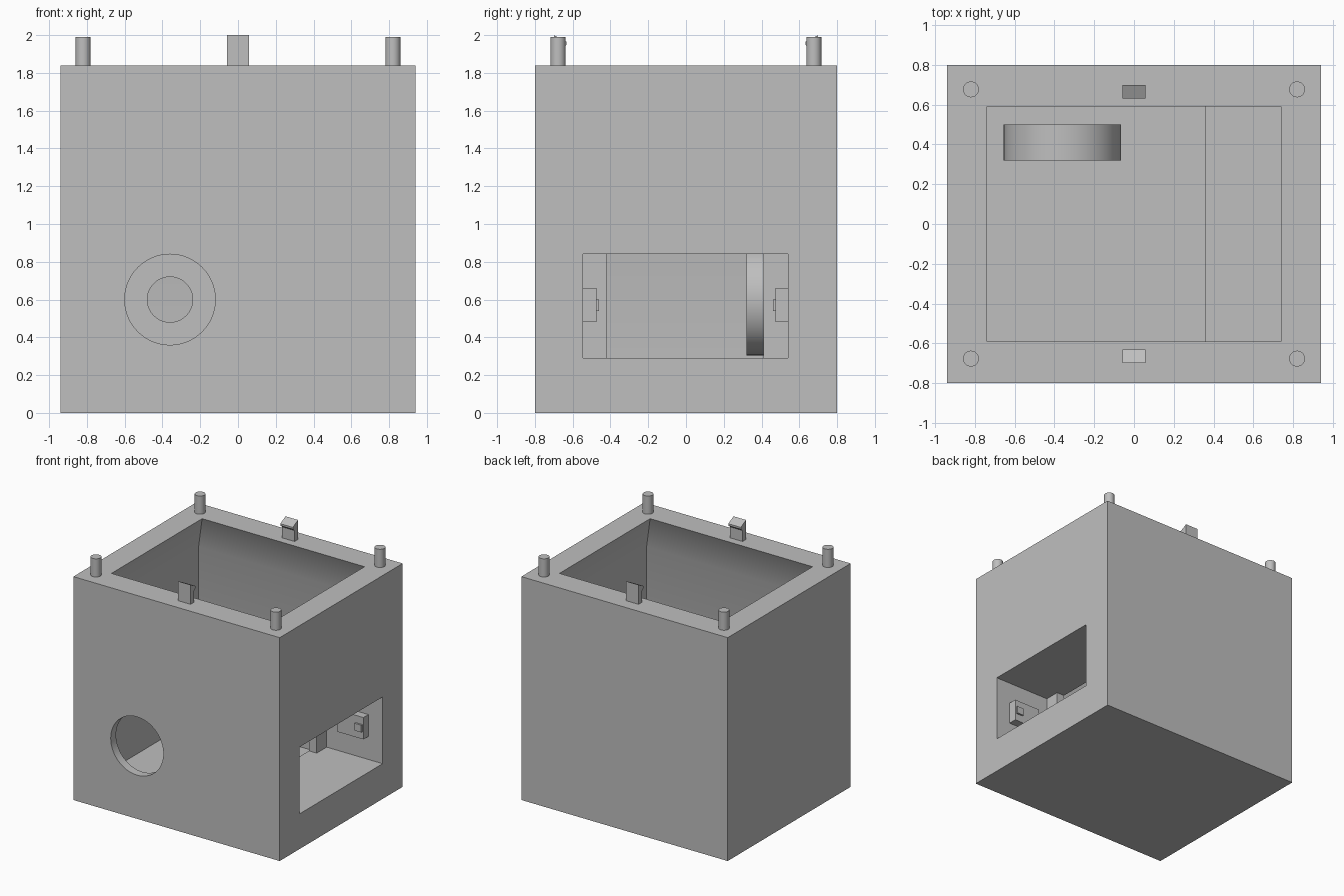
import bpy, bmesh, math
from mathutils import Matrix

if "Cube" in bpy.data.objects:
    bpy.data.objects.remove(bpy.data.objects["Cube"], do_unlink=True)

grey = bpy.data.materials.new("light grey plastic")
grey.use_nodes = True
COLOUR = (0.52, 0.52, 0.52, 1)
grey.diffuse_color = COLOUR
grey.node_tree.nodes["Principled BSDF"].inputs["Base Color"].default_value = COLOUR


def finish(name, bm):
    bmesh.ops.recalc_face_normals(bm, faces=bm.faces)
    mesh = bpy.data.meshes.new(name)
    bm.to_mesh(mesh)
    bm.free()
    mesh.materials.append(grey)
    ob = bpy.data.objects.new(name, mesh)
    bpy.context.collection.objects.link(ob)
    return ob


def box(name, x, y, z):
    """Box from (low, high) pairs."""
    bm = bmesh.new()
    bmesh.ops.create_cube(bm, size=1)
    for v in bm.verts:
        v.co = [r[0] if c < 0 else r[1] for c, r in zip(v.co, (x, y, z))]
    return finish(name, bm)


def cylinder(name, radius, depth, centre, along_y=False, sides=64):
    bm = bmesh.new()
    turn = Matrix.Rotation(math.pi / 2, 4, "X") if along_y else Matrix()
    bmesh.ops.create_cone(bm, cap_ends=True, segments=sides, radius1=radius,
                          radius2=radius, depth=depth,
                          matrix=Matrix.Translation(centre) @ turn)
    return finish(name, bm)


def prism(name, profile, x):
    """Extrude a (y, z) profile between two x positions."""
    bm = bmesh.new()
    face = bm.faces.new([bm.verts.new((x[0], y, z)) for y, z in profile])
    new = bmesh.ops.extrude_face_region(bm, geom=[face])["geom"]
    bmesh.ops.translate(bm, vec=(x[1] - x[0], 0, 0),
                        verts=[g for g in new if isinstance(g, bmesh.types.BMVert)])
    return finish(name, bm)


def cut(target, cutter):
    mod = target.modifiers.new("cut", "BOOLEAN")
    mod.operation, mod.solver, mod.object = "DIFFERENCE", "EXACT", cutter
    bpy.context.view_layer.objects.active = target
    bpy.ops.object.modifier_apply(modifier=mod.name)


def smooth(ob):
    bpy.ops.object.select_all(action="DESELECT")
    ob.select_set(True)
    bpy.context.view_layer.objects.active = ob
    bpy.ops.object.shade_smooth_by_angle(angle=math.radians(30))


# Hollow inside: wide below, narrowing towards the open top
FLOOR, TOP = 0.12, 1.84
bm = bmesh.new()
rings = []
for hx, hy, z in ((0.87, 0.73, FLOOR), (0.87, 0.73, 1.52),
                  (0.74, 0.59, TOP), (0.74, 0.59, TOP + 0.1)):
    rings.append([bm.verts.new((sx * hx, sy * hy, z))
                  for sx, sy in ((-1, -1), (1, -1), (1, 1), (-1, 1))])
for low, high in zip(rings, rings[1:]):
    for i in range(4):
        j = (i + 1) % 4
        bm.faces.new((low[i], low[j], high[j], high[i]))
bm.faces.new(rings[0])
bm.faces.new(rings[-1])
hollow = finish("hollow_cutter", bm)

CX, CZ = -0.36, 0.6
round_hole = cylinder("round_hole_cutter", 0.24, 0.3, (CX, -0.8, CZ), True)
window = box("window_cutter", (0.43, 1.1), (-0.545, 0.54), (0.29, 0.84))
passage = box("passage_cutter", (0.3, 0.5), (-0.42, 0.41), (0.29, 0.84))
bore = cylinder("bore_cutter", 0.12, 0.4, (CX, 0.41, CZ), True)

# Main case
case = box("case", (-0.94, 0.94), (-0.8, 0.8), (0, TOP))
for cutter in (hollow, round_hole, window):
    cut(case, cutter)

# Side compartment, open to the outside and to the hollow
compartment = box("side_compartment", (0.36, 0.875), (-0.61, 0.61), (FLOOR - 0.01, 0.9))
for cutter in (window, passage):
    cut(compartment, cutter)

# Round holder near the back, in line with the round hole
holder = cylinder("round_holder", 0.295, 0.18, (CX, 0.41, CZ), True)
cut(holder, bore)

for cutter in (hollow, round_hole, window, passage, bore):
    bpy.data.objects.remove(cutter, do_unlink=True)
for ob in (case, holder):
    smooth(ob)

for side, end in ((-1, "front"), (1, "back")):
    # Retaining arms inside the compartment
    wall = 0.545
    box(end + "_arm", (0.57, 0.81), sorted((side * wall, side * 0.475)), (0.48, 0.66))
    box(end + "_arm_nub", (0.74, 0.8), sorted((side * 0.48, side * 0.46)), (0.54, 0.6))

    # Snap clip on the rim, its barb pointing inwards
    profile = [(0.7, TOP - 0.01), (0.7, 2.0), (0.632, 1.965), (0.632, 1.95),
               (0.655, 1.93), (0.655, TOP - 0.01)]
    prism(end + "_clip", [(side * y, z) for y, z in profile], (-0.057, 0.057))

    # Locating pegs at the corners
    for sx, hand in ((-1, "right"), (1, "left")):
        peg = cylinder(end + "_" + hand + "_peg", 0.04, 0.16,
                       (sx * 0.82, side * 0.677, 1.91), sides=32)
        smooth(peg)
